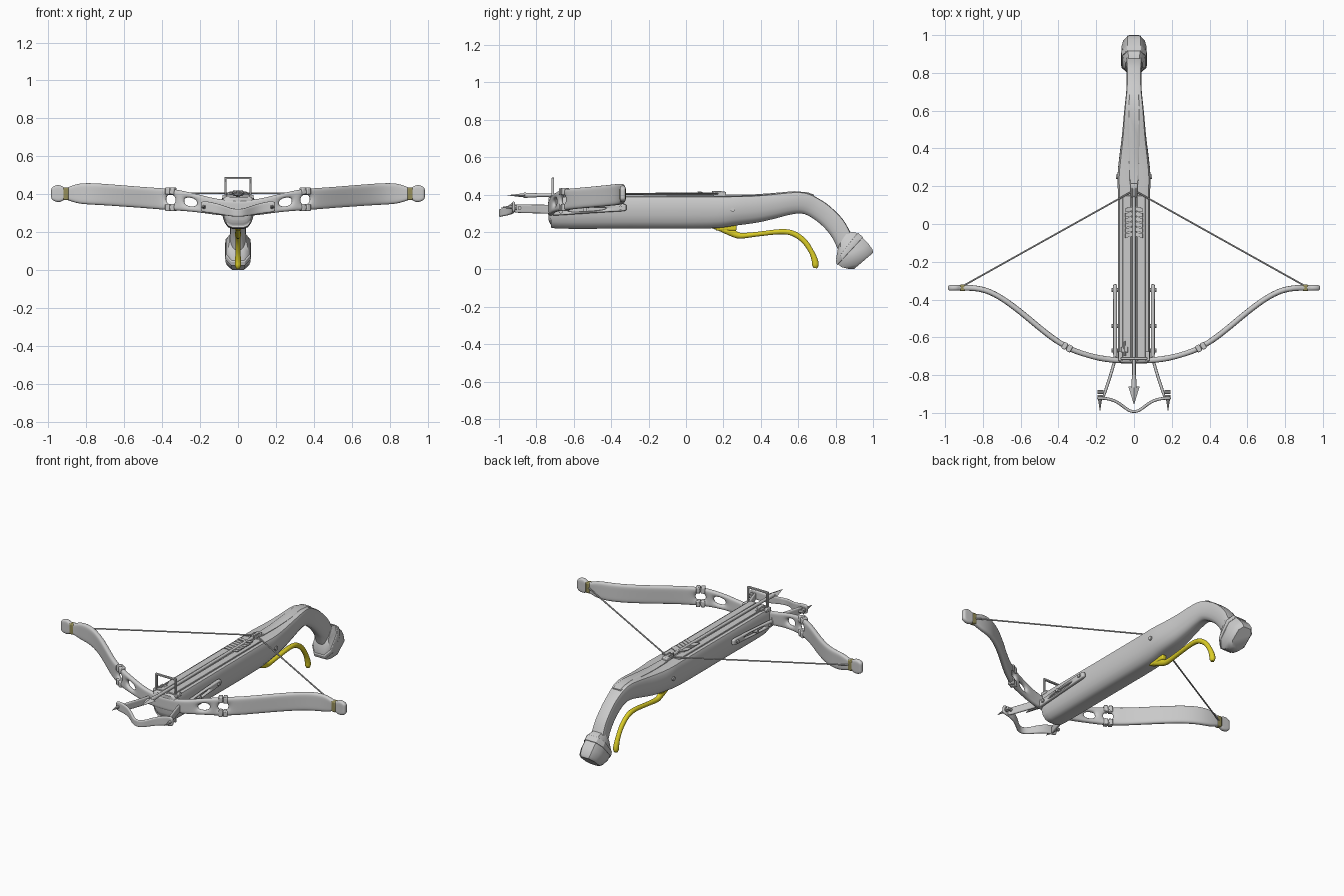
import bpy, bmesh, math
from mathutils import Vector, Matrix

if "Cube" in bpy.data.objects:
    bpy.data.objects.remove(bpy.data.objects["Cube"])


def finish(name, bm, mat=None, mirror=False, smooth=True, bevel=0):
    bmesh.ops.recalc_face_normals(bm, faces=bm.faces)
    me = bpy.data.meshes.new(name)
    bm.to_mesh(me)
    bm.free()
    ob = bpy.data.objects.new(name, me)
    bpy.context.collection.objects.link(ob)
    if mat:
        me.materials.append(mat)
    if smooth:
        bpy.ops.object.select_all(action='DESELECT')
        ob.select_set(True)
        bpy.context.view_layer.objects.active = ob
        bpy.ops.object.shade_smooth_by_angle(angle=math.radians(38))
    if mirror:
        ob.modifiers.new("Mirror", 'MIRROR').merge_threshold = 0.0005
    if bevel:
        b = ob.modifiers.new("Bevel", 'BEVEL')
        b.width, b.segments = bevel, 2
    return ob


def colour(name, rgb):
    m = bpy.data.materials.new(name)
    m.diffuse_color = (*rgb, 1)
    m.use_nodes = True
    m.node_tree.nodes["Principled BSDF"].inputs["Base Color"].default_value = m.diffuse_color
    return m


def spline(pts, n):
    """Catmull-Rom resampling of equal-length tuples."""
    pts = [Vector(p) for p in pts]
    out = []
    for i in range(len(pts) - 1):
        a, b, c, d = pts[max(i - 1, 0)], pts[i], pts[i + 1], pts[min(i + 2, len(pts) - 1)]
        for k in range(n):
            t = k / n
            out.append(0.5 * (2 * b + (c - a) * t + (2 * a - 5 * b + 4 * c - d) * t * t
                              + (3 * b - a - 3 * c + d) * t ** 3))
    return out + [pts[-1]]


def loft(name, sections, half, **kw):
    """Sections: (bottom y, bottom z, top y, top z, half width); half: (u, v) profile."""
    prof = half + [(-u, v) for u, v in reversed(half)]
    bm = bmesh.new()
    rings = []
    for yb, zb, yt, zt, w in sections:
        rings.append([bm.verts.new((u * w, yb + (yt - yb) * v, zb + (zt - zb) * v)) for u, v in prof])
    n = len(prof)
    for r, s in zip(rings, rings[1:]):
        for i in range(n):
            bm.faces.new((r[i], r[(i + 1) % n], s[(i + 1) % n], s[i]))
    bm.faces.new(rings[0])
    bm.faces.new(rings[-1])
    return finish(name, bm, **kw)


def ribbon(name, pts, thick, holes=(), subd=2):
    """Upright strip through (x, y, z low, z high) columns; holes list the open columns."""
    bm = bmesh.new()
    cols = [[bm.verts.new((x, y, a + (b - a) * f)) for f in (0, .27, .73, 1)] for x, y, a, b in pts]
    for i, (p, q) in enumerate(zip(cols, cols[1:])):
        for j in range(3):
            if not (j == 1 and i in holes):
                bm.faces.new((p[j], q[j], q[j + 1], p[j + 1]))
    ob = finish(name, bm, mirror=True)
    s = ob.modifiers.new("Solidify", 'SOLIDIFY')
    s.thickness, s.offset = thick, 0
    ob.modifiers.new("Subdivision", 'SUBSURF').levels = subd
    ob.modifiers["Subdivision"].render_levels = subd
    return ob


def box(name, c, size, rot=0, **kw):
    bm = bmesh.new()
    m = Matrix.Translation(c) @ Matrix.Rotation(rot, 4, 'Z') @ Matrix.Diagonal((*size, 1))
    bmesh.ops.create_cube(bm, size=1, matrix=m)
    kw.setdefault("bevel", min(size) * 0.2)
    return finish(name, bm, **kw)


def rod(name, a, b, r1, r2=None, sides=12, flat=1, **kw):
    a, b = Vector(a), Vector(b)
    bm = bmesh.new()
    m = (Matrix.Translation((a + b) / 2) @ Matrix.Diagonal((1, 1, flat, 1))
         @ (b - a).to_track_quat('Z', 'Y').to_matrix().to_4x4())
    bmesh.ops.create_cone(bm, cap_ends=True, segments=sides, radius1=r1,
                          radius2=r1 if r2 is None else r2, depth=(b - a).length, matrix=m)
    return finish(name, bm, **kw)


yellow = colour("yellow", (0.72, 0.62, 0.02))
olive = colour("olive", (0.30, 0.27, 0.10))

# stock: straight fore-end, waisted neck, downward grip
stock = [(-.735, .265, -.735, .383, .070), (-.72, .235, -.722, .39, .081), (-.68, .218, -.68, .391, .085),
         (-.3, .218, -.3, .392, .085), (.12, .219, .12, .393, .085), (.27, .235, .25, .393, .087),
         (.38, .25, .35, .395, .077), (.47, .27, .45, .402, .065), (.56, .293, .58, .414, .054),
         (.62, .298, .65, .407, .047), (.67, .278, .71, .378, .041), (.73, .232, .77, .337, .039),
         (.78, .172, .84, .266, .040), (.815, .10, .88, .195, .043)]
loft("stock", spline(stock, 4), [(.35, 0), (.62, .05), (.84, .2), (.96, .4), (1, .58),
                                 (1, .86), (.9, .97), (.62, 1)])

# butt knob with raised bands
facet = [(.55, 0), (1, .22), (1, .78), (.55, 1)]
butt = [(.815, .125, .865, .203, .046), (.803, .06, .905, .198, .058), (.805, .035, .93, .182, .064),
        (.83, .012, .975, .138, .065), (.875, .001, .998, .105, .058), (.90, .003, 1.0, .088, .046)]
loft("butt_knob", butt, facet)
loft("butt_band", [(.800, .045, .918, .196, .066), (.808, .022, .947, .172, .068)], facet, bevel=.003)

# inlaid strip along the top of the neck
loft("neck_strip", [(.21, .385, .21, .399, .022), (.35, .385, .35, .4, .026), (.45, .39, .45, .407, .029),
                    (.58, .40, .58, .418, .03), (.65, .39, .65, .412, .03), (.685, .38, .685, .399, .028)],
     [(1, 0), (1, .8), (.85, 1)])

# deck rails either side of the bolt groove
box("deck_rail", (.038, -.285, .392), (.044, .87, .014), mirror=True)
box("groove_floor", (0, -.285, .389), (.04, .88, .006))

# yellow trigger lever: centre y, z, half thickness, half width
path = [(.14, .226, .006, .012), (.19, .214, .014, .014), (.245, .196, .02, .015), (.29, .18, .016, .015),
        (.38, .188, .013, .014), (.50, .201, .014, .014), (.57, .193, .015, .014), (.63, .153, .015, .014),
        (.67, .095, .014, .014), (.688, .05, .017, .016), (.692, .022, .018, .016), (.692, .006, .009, .009)]
pts = spline(path, 4)
secs = []
for i, p in enumerate(pts):
    t = (pts[min(i + 1, len(pts) - 1)] - pts[max(i - 1, 0)])
    n = Vector((-t[1], t[0])).normalized() * p[2]
    secs.append((p[0] - n.x, p[1] - n.y, p[0] + n.x, p[1] + n.y, p[3]))
circle = [(math.cos(a), .5 + .5 * math.sin(a)) for a in [math.radians(-75 + 30 * k) for k in range(6)]]
loft("trigger_lever", secs, circle, mat=yellow)
box("lever_mount", (0, .215, .222), (.03, .11, .03), mat=yellow)

# bow limbs with cut-outs
limb = [(0, -.725, .285, .365), (.09, -.722, .286, .372), (.16, -.714, .296, .386), (.215, -.703, .304, .402),
        (.285, -.682, .310, .417), (.328, -.666, .313, .426), (.38, -.637, .316, .431), (.43, -.605, .32, .434),
        (.5, -.55, .326, .439), (.6, -.465, .333, .447), (.7, -.39, .340, .455), (.78, -.350, .344, .460),
        (.85, -.338, .349, .458), (.9, -.338, .370, .434), (.92, -.338, .370, .434), (.935, -.338, .356, .45),
        (.965, -.338, .358, .449), (.987, -.338, .374, .433)]
ribbon("bow_limbs", limb, .03, holes=(3, 5))

# limb clasps and string wraps
ang = math.atan2(.029, .052)
for z in (.416, .33):
    for s in (-1, 1):
        c = (.354 + s * .014 * math.cos(ang), -.652 + s * .014 * math.sin(ang), z)
        box("limb_clasp", c, (.025, .038, .038), ang, mirror=True)
box("string_wrap", (.908, -.338, .402), (.03, .034, .066), mirror=True, mat=olive)

# bowstring
rod("bowstring", (.9, -.325, .403), (0, .178, .405), .0045, sides=8, mirror=True)

# string catch
box("string_catch", (0, .18, .400), (.036, .07, .03))
box("catch_claw", (.011, .165, .412), (.009, .05, .014), mirror=True)
rod("catch_pin", (-.094, .25, .32), (.094, .25, .32), .012)

# bolt (arrow) with flat head and vanes
rod("arrow_shaft", (0, .17, .402), (0, -.87, .396), .0095)
rod("arrow_head", (0, -.86, .396), (0, -.955, .396), .03, 0.001, sides=4, flat=.4, smooth=False)
rod("arrow_socket", (0, -.80, .396), (0, -.865, .396), .011, .014)
bm = bmesh.new()
for i in range(6):
    y = -.065 + i * .027
    v = [(.008, y, .404), (.046, y - .008, .411), (.046, y + .014, .411), (.008, y + .022, .404)]
    f = bm.faces.new([bm.verts.new(p) for p in v])
vanes = finish("arrow_vanes", bm, mirror=True, smooth=False)
vanes.modifiers.new("Solidify", 'SOLIDIFY').thickness = .004

# slotted side rails with bolts
ribbon("side_rail", [(.098, -.72, .288, .326), (.099, -.69, .288, .328), (.10, -.64, .291, .334),
                     (.10, -.42, .306, .347), (.10, -.36, .309, .35), (.10, -.33, .311, .351),
                     (.10, -.318, .316, .346)], .022, holes=(2,))
for y, z in ((-.35, .33), (-.54, .32), (-.67, .309)):
    rod("rail_bolt", (.08, y, z), (.119, y, z), .011, sides=8, mirror=True)

# foot stirrup: arms, swept crossbar, spikes
ribbon("stirrup_arm", [(.098, -.70, .295, .345), (.108, -.75, .298, .346), (.14, -.85, .300, .347),
                       (.165, -.925, .302, .35)], .016)
ribbon("stirrup_bar", [(0, -.995, .28, .322), (.03, -.988, .282, .324), (.065, -.958, .287, .336),
                       (.11, -.93, .295, .352), (.16, -.922, .302, .362), (.185, -.922, .305, .364),
                       (.196, -.922, .312, .356)], .016)
rod("stirrup_spike", (.18, -.905, .332), (.18, -.99, .332), .014, .001, sides=8, mirror=True)
rod("stirrup_rivet", (.162, -.89, .328), (.192, -.89, .328), .01, sides=8, mirror=True)

# front sight frame
box("sight_post", (.066, -.712, .432), (.010, .014, .115), mirror=True)
box("sight_foot", (.072, -.70, .385), (.022, .05, .02), mirror=True)
box("sight_top", (0, -.712, .485), (.142, .014, .010))
rod("sight_pin", (-.05, -.70, .40), (-.05, -.62, .40), .008, .004, sides=8)
box("sight_pin_base", (-.05, -.665, .395), (.036, .03, .012))
